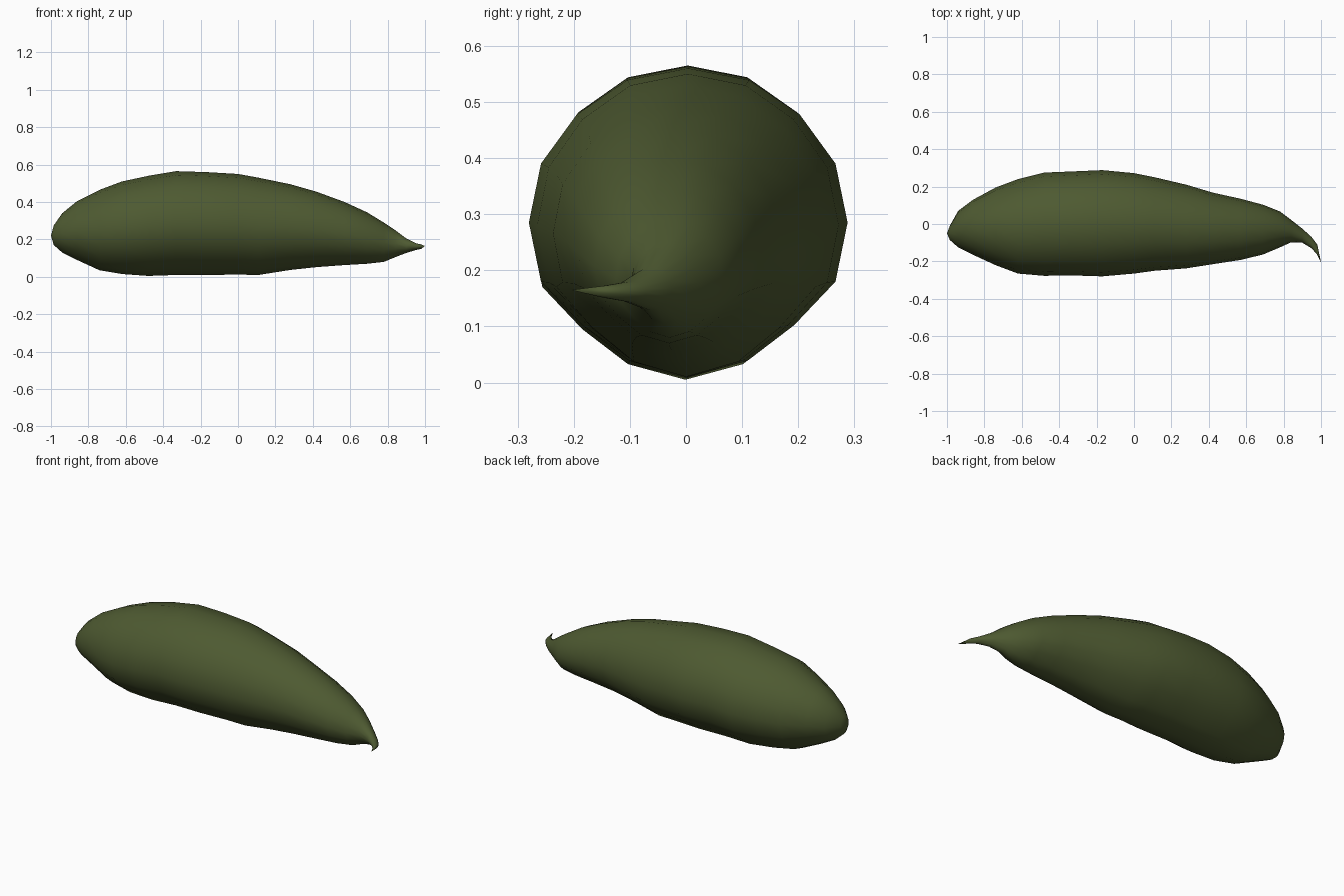
import bpy, bmesh, math

# Stations along the fruit: x, y min, y max, z min, z max
STATIONS = [
    (-0.985, -0.085, -0.01, 0.17, 0.275), (-0.94, -0.125, 0.07, 0.13, 0.34),
    (-0.86, -0.165, 0.13, 0.09, 0.405), (-0.74, -0.22, 0.195, 0.035, 0.465),
    (-0.62, -0.265, 0.24, 0.015, 0.51), (-0.48, -0.277, 0.275, 0.005, 0.54),
    (-0.33, -0.275, 0.281, 0.01, 0.565), (-0.17, -0.28, 0.288, 0.01, 0.56),
    (0.0, -0.265, 0.272, 0.012, 0.55), (0.11, -0.25, 0.25, 0.01, 0.53),
    (0.28, -0.237, 0.21, 0.037, 0.495), (0.42, -0.215, 0.168, 0.052, 0.455),
    (0.57, -0.192, 0.135, 0.063, 0.40), (0.69, -0.163, 0.103, 0.07, 0.345),
    (0.78, -0.125, 0.067, 0.08, 0.29), (0.84, -0.098, 0.022, 0.105, 0.25),
    (0.90, -0.10, -0.025, 0.128, 0.205), (0.95, -0.13, -0.07, 0.143, 0.18),
    (0.98, -0.165, -0.11, 0.15, 0.173),
]
# Radius per side (counter-clockwise from +y), slightly flat lower flanks
RADII = [1, 1, .99, 1, 1, 1, .99, 1, 1, 1, .94, .97, 1, .97, .94, 1]
N = len(RADII)
section = [(r * math.cos(2 * math.pi * i / N), r * math.sin(2 * math.pi * i / N))
           for i, r in enumerate(RADII)]

skin = bpy.data.materials.new("dark green skin")
skin.diffuse_color = (0.076, 0.102, 0.031, 1)

# Loft the body through the stations, ending in the hooked stem tip
bm = bmesh.new()
rings = []
for x, y0, y1, z0, z1 in STATIONS:
    rings.append([bm.verts.new((x, (y0 + y1) / 2 + a * (y1 - y0) / 2,
                                (z0 + z1) / 2 + b * (z1 - z0) / 2))
                  for a, b in section])
for r, s in zip(rings, rings[1:]):
    for i in range(N):
        j = (i + 1) % N
        bm.faces.new((r[i], r[j], s[j], s[i]))
blunt_end = bm.verts.new((-1, -0.05, 0.22))
stem_tip = bm.verts.new((1, -0.205, 0.165))
for pole, ring in ((blunt_end, rings[0]), (stem_tip, rings[-1])):
    for i in range(N):
        bm.faces.new((pole, ring[i], ring[(i + 1) % N]))
bmesh.ops.recalc_face_normals(bm, faces=bm.faces)
for f in bm.faces:
    f.smooth = True

mesh = bpy.data.meshes.new("fruit_body")
bm.to_mesh(mesh)
bm.free()
mesh.materials.append(skin)
body = bpy.data.objects.new("fruit_body", mesh)
bpy.context.collection.objects.link(body)
